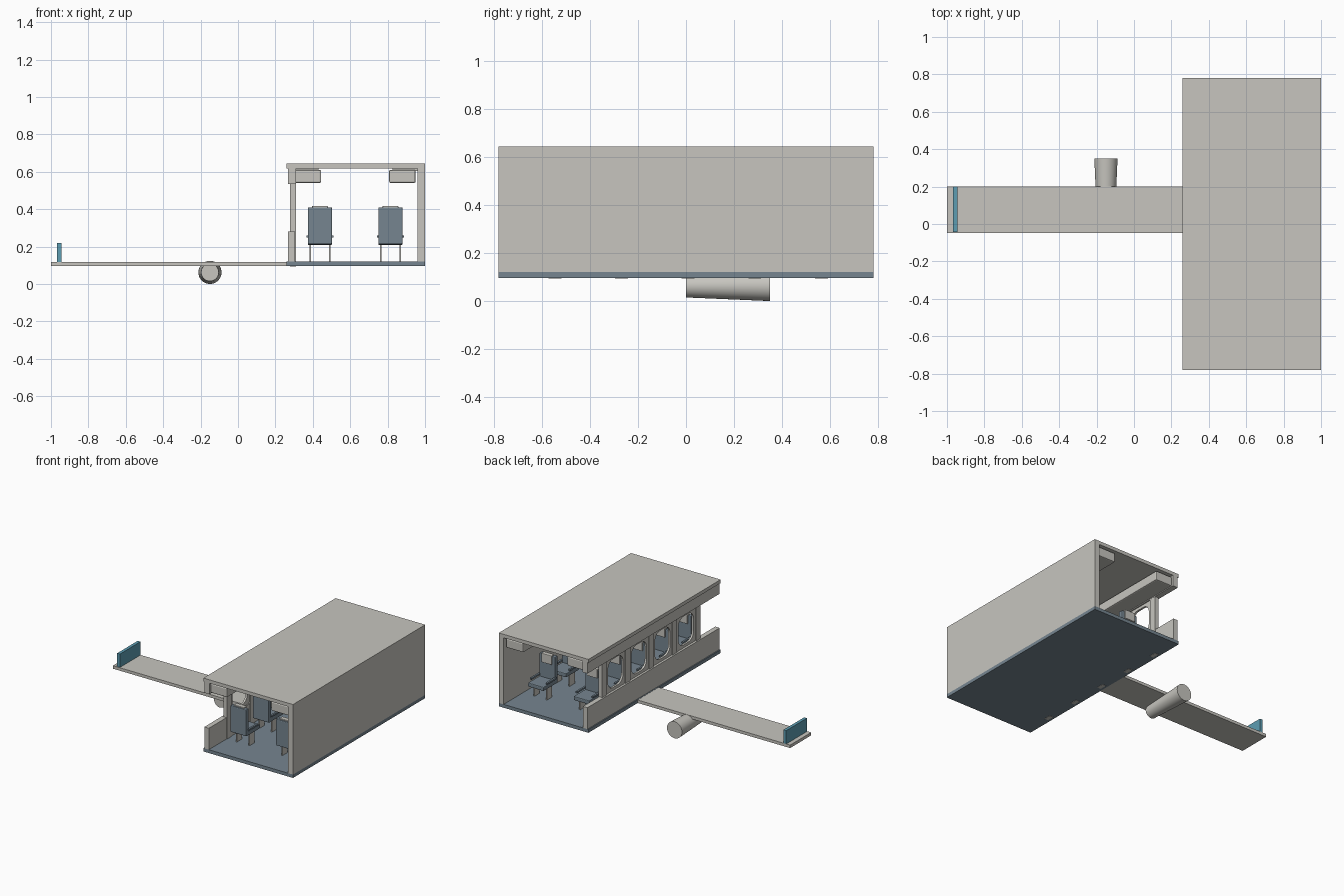
import bpy, bmesh, math
from mathutils import Matrix

if "Cube" in bpy.data.objects:
    bpy.data.objects.remove(bpy.data.objects["Cube"])


def material(name, rgb):
    m = bpy.data.materials.new(name)
    m.diffuse_color = (*rgb, 1)
    m.use_nodes = True
    m.node_tree.nodes["Principled BSDF"].inputs["Base Color"].default_value = m.diffuse_color
    return m


GREY = material("warm light grey", (0.57, 0.56, 0.52))
SLATE = material("slate blue", (0.18, 0.235, 0.28))
TEAL = material("teal", (0.11, 0.34, 0.45))


def finish(name, bm, mat):
    me = bpy.data.meshes.new(name)
    bmesh.ops.recalc_face_normals(bm, faces=bm.faces)
    bm.to_mesh(me)
    bm.free()
    me.materials.append(mat)
    ob = bpy.data.objects.new(name, me)
    bpy.context.collection.objects.link(ob)
    return ob


def add_box(bm, x, y, z):
    c = [(a[0] + a[1]) / 2 for a in (x, y, z)]
    s = [a[1] - a[0] for a in (x, y, z)]
    bmesh.ops.create_cube(bm, size=1, matrix=Matrix.Translation(c) @ Matrix.Diagonal((*s, 1)))


def box(name, x, y, z, mat, bevel=0):
    bm = bmesh.new()
    add_box(bm, x, y, z)
    ob = finish(name, bm, mat)
    if bevel:
        mod = ob.modifiers.new("bevel", "BEVEL")
        mod.width, mod.segments = bevel, 2
    return ob


def rounded(cy, cz, w, h, r, n=6):
    pts = []
    for k, (sy, sz) in enumerate([(1, 1), (-1, 1), (-1, -1), (1, -1)]):
        for i in range(n + 1):
            a = math.pi / 2 * (k + i / n)
            pts.append((cy + sy * (w / 2 - r) + r * math.cos(a),
                        cz + sz * (h / 2 - r) + r * math.sin(a)))
    return pts


def window_frame(name, cy, cz, w, h, x0, x1):
    # ring between an outer and an inner rounded outline
    bm = bmesh.new()
    loops = []
    for x in (x0, x1):
        for inset, r in ((0, 0.012), (0.022, 0.06)):
            pts = rounded(cy, cz, w - 2 * inset, h - 2 * inset, r)
            loops.append([bm.verts.new((x, *p)) for p in pts])
    n = len(loops[0])
    for a, b in ((0, 1), (1, 3), (3, 2), (2, 0)):
        for i in range(n):
            j = (i + 1) % n
            bm.faces.new((loops[a][i], loops[a][j], loops[b][j], loops[b][i]))
    finish(name, bm, GREY)


Y = (-0.78, 0.78)

# cabin shell
box("cabin_floor", (0.26, 1.0), Y, (0.095, 0.12), SLATE)
box("cabin_roof", (0.26, 1.0), Y, (0.617, 0.643), GREY)
box("right_wall", (0.96, 1.0), Y, (0.12, 0.617), GREY)
box("window_sill_wall", (0.268, 0.305), Y, (0.12, 0.28), GREY)
box("window_header", (0.268, 0.31), Y, (0.535, 0.617), GREY)

# pillars with window frames between them
STEP = 0.277
for i in range(5):
    y = -0.545 + i * STEP
    box(f"window_pillar_{i}", (0.279, 0.309), (y - 0.027, y + 0.027), (0.093, 0.54), GREY)
    if i < 4:
        window_frame(f"window_frame_{i}", y + STEP / 2, 0.408, STEP - 0.054, 0.256, 0.285, 0.300)

# overhead bins
box("left_overhead_bin", (0.305, 0.445), (-0.765, 0.765), (0.54, 0.61), GREY, 0.008)
box("right_overhead_bin", (0.808, 0.95), (-0.765, 0.765), (0.54, 0.61), GREY, 0.008)
box("left_bin_mount", (0.31, 0.43), (-0.75, 0.75), (0.605, 0.618), GREY)
box("right_bin_mount", (0.825, 0.96), (-0.75, 0.75), (0.605, 0.618), GREY)


# seats facing +y
def seat(tag, cx, cy):
    def r(c, a, b):
        return (c + a, c + b)
    box(f"seat_cushion_{tag}", r(cx, -0.065, 0.065), r(cy, -0.075, 0.085), (0.208, 0.238), SLATE, 0.006)
    box(f"seat_back_{tag}", r(cx, -0.065, 0.065), r(cy, -0.085, -0.05), (0.212, 0.41), SLATE, 0.006)
    box(f"headrest_{tag}", r(cx, -0.042, 0.042), r(cy, -0.075, -0.04), (0.35, 0.418), GREY, 0.004)
    for side, s in (("left", -1), ("right", 1)):
        x = cx + s * 0.052
        box(f"{side}_seat_leg_{tag}", r(x, -0.004, 0.004), r(cy, -0.03, 0.03), (0.12, 0.21), GREY)
        x = cx + s * 0.066
        box(f"{side}_armrest_{tag}", r(x, -0.007, 0.007), r(cy, -0.06, 0.05), (0.247, 0.259), SLATE)


for row in range(5):
    for col, cx in (("left", 0.438), ("right", 0.815)):
        seat(f"{col}_{row}", cx, -0.54 + row * 0.266)

# wing with upright tip
box("wing", (-1.0, 0.27), (-0.048, 0.2), (0.0965, 0.1185), GREY)
box("wing_tip", (-0.968, -0.945), (-0.043, 0.2), (0.1185, 0.218), TEAL)

# tapered engine under the wing, wide end at the front of the aircraft (+y)
bm = bmesh.new()
bmesh.ops.create_cone(bm, cap_ends=True, segments=32, radius1=0.047, radius2=0.062, depth=0.35,
                      matrix=Matrix.Translation((-0.15, 0.175, 0.062)) @ Matrix.Rotation(-math.pi / 2, 4, "X"))
engine = finish("engine", bm, GREY)
bpy.context.view_layer.objects.active = engine
engine.select_set(True)
bpy.ops.object.shade_smooth_by_angle(angle=math.radians(35))
